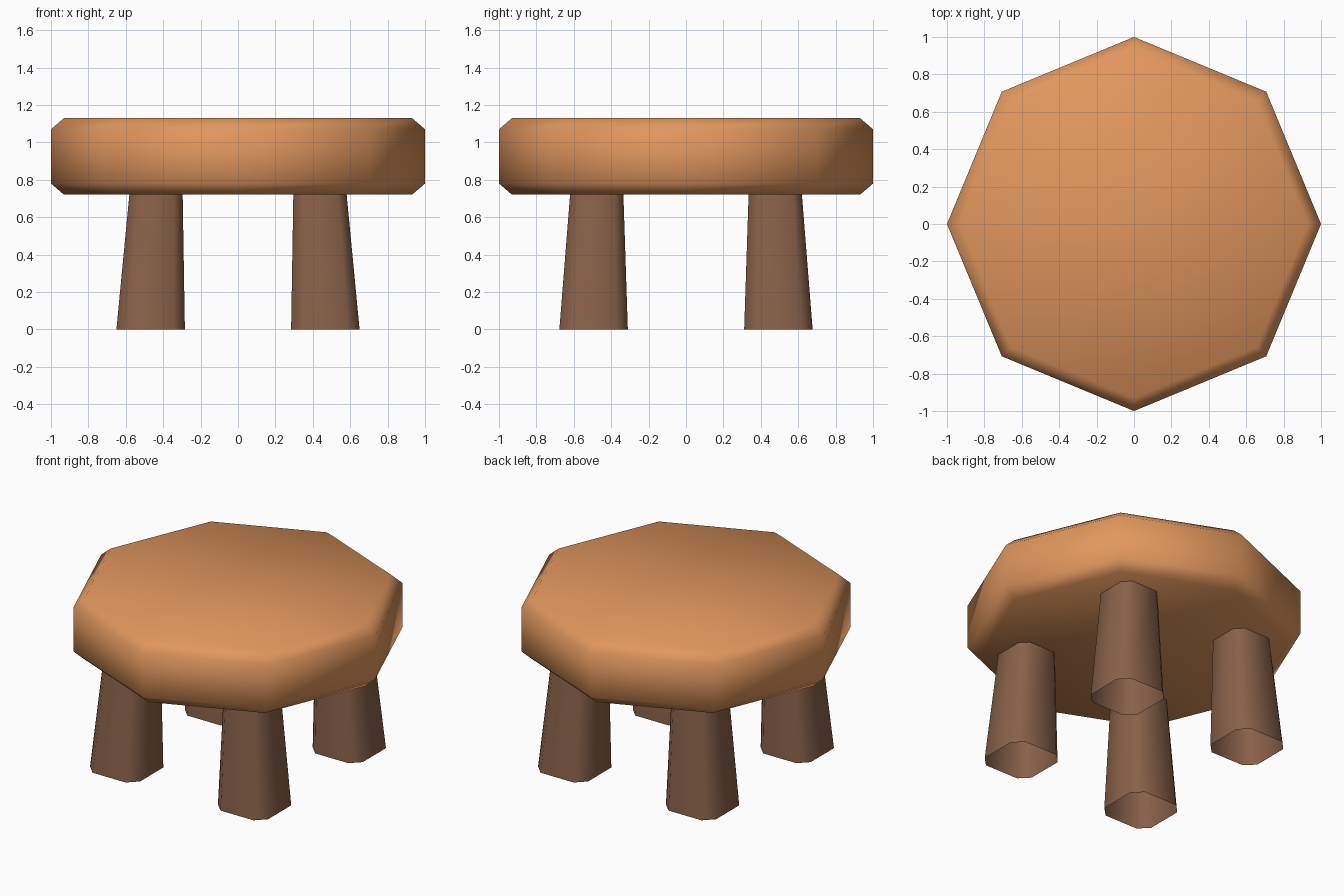
import bpy, bmesh
from math import cos, sin, pi

if "Cube" in bpy.data.objects:
    bpy.data.objects.remove(bpy.data.objects["Cube"])


def material(name, rgb):
    mat = bpy.data.materials.new(name)
    mat.diffuse_color = (*rgb, 1)
    mat.use_nodes = True
    mat.node_tree.nodes["Principled BSDF"].inputs["Base Color"].default_value = mat.diffuse_color
    return mat


def loft(name, rings, mat, capped):
    """Skin a stack of point rings, smooth shaded, optionally closed at the ends."""
    bm = bmesh.new()
    loops = [[bm.verts.new(p) for p in ring] for ring in rings]
    n = len(loops[0])
    for a, b in zip(loops, loops[1:]):
        for i in range(n):
            j = (i + 1) % n
            bm.faces.new((a[i], a[j], b[j], b[i]))
    if capped:
        bm.faces.new(loops[0][::-1])
        bm.faces.new(loops[-1])
    for f in bm.faces:
        f.smooth = True
    me = bpy.data.meshes.new(name)
    bm.to_mesh(me)
    bm.free()
    me.materials.append(mat)
    obj = bpy.data.objects.new(name, me)
    bpy.context.collection.objects.link(obj)
    return obj


def octagon(r, z):
    return [(r * cos(i * pi / 4), r * sin(i * pi / 4), z) for i in range(8)]


def chamfered_square(cx, cy, half, z):
    k = half * 0.66
    h = half
    pts = [(h, -k), (h, k), (k, h), (-k, h), (-h, k), (-h, -k), (-k, -h), (k, -h)]
    return [(cx + x, cy + y, z) for x, y in pts]


seat_wood = material("seat_wood", (0.75, 0.31, 0.11))
leg_wood = material("leg_wood", (0.25, 0.12, 0.065))

# Chunky octagonal seat with chamfered rims
loft("seat", [octagon(r, z) for r, z in
              ((0.93, 0.72), (1, 0.78), (1, 1.07), (0.93, 1.13))], seat_wood, True)

# Four splayed, tapered legs, open at the foot
for sx, side in ((-1, "left"), (1, "right")):
    for sy, end in ((-1, "front"), (1, "back")):
        loft(f"{end}_{side}_leg",
             [chamfered_square(sx * 0.467, sy * 0.494, 0.183, 0),
              chamfered_square(sx * 0.438, sy * 0.477, 0.142, 0.73)], leg_wood, False)
